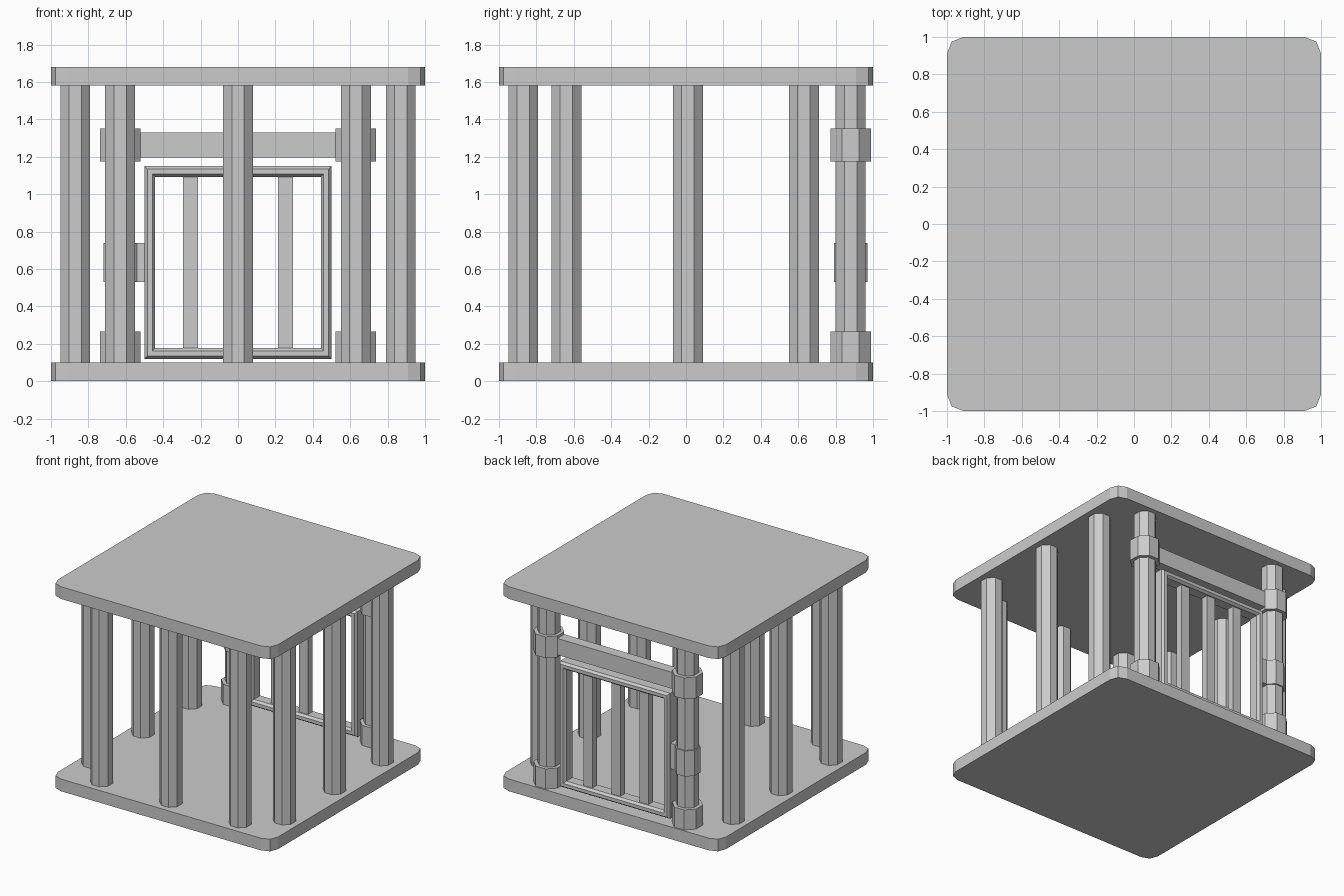
import bpy, bmesh
from math import pi, cos, sin

if "Cube" in bpy.data.objects:
    bpy.data.objects.remove(bpy.data.objects["Cube"])

BACK = 0.88  # y of the gate line


def prism(name, pts, z0, z1):
    """Extrude an xy outline from z0 to z1."""
    bm = bmesh.new()
    lo = [bm.verts.new((x, y, z0)) for x, y in pts]
    hi = [bm.verts.new((x, y, z1)) for x, y in pts]
    n = len(pts)
    bm.faces.new(lo[::-1])
    bm.faces.new(hi)
    for i in range(n):
        j = (i + 1) % n
        bm.faces.new((lo[i], lo[j], hi[j], hi[i]))
    return finish(name, bm)


def finish(name, bm):
    bmesh.ops.recalc_face_normals(bm, faces=bm.faces)
    me = bpy.data.meshes.new(name)
    bm.to_mesh(me)
    bm.free()
    ob = bpy.data.objects.new(name, me)
    bpy.context.collection.objects.link(ob)
    return ob


def octagon(x, y, apothem):
    r = apothem / cos(pi / 8)
    return [(x + r * cos(pi / 8 + i * pi / 4), y + r * sin(pi / 8 + i * pi / 4)) for i in range(8)]


def rect(x0, x1, y0, y1):
    return [(x0, y0), (x1, y0), (x1, y1), (x0, y1)]


# floor and roof slabs with clipped corners
quarter = [(1, 0.91), (0.975, 0.975), (0.91, 1)]
slab = (quarter + [(-x, y) for x, y in quarter[::-1]]
        + [(-x, -y) for x, y in quarter] + [(x, -y) for x, y in quarter[::-1]])
prism("floor_slab", slab, 0, 0.10)
prism("roof_slab", slab, 1.58, 1.68)

# pillars on all four sides
spots = [(x, -0.87) for x in (-0.63, 0, 0.63)]
spots += [(s * 0.87, y) for s in (-1, 1) for y in (-0.64, 0.01, 0.63)]
spots += [(s * 0.63, BACK) for s in (-1, 1)]
for x, y in spots:
    prism("pillar", octagon(x, y, 0.08), 0.09, 1.59)

# collars on the gate posts
for s in (-1, 1):
    prism("lower_collar", octagon(s * 0.63, BACK, 0.108), 0.09, 0.265)
    prism("upper_collar", octagon(s * 0.63, BACK, 0.108), 1.175, 1.35)

# lintel between the upper collars
prism("lintel", rect(-0.56, 0.56, BACK - 0.045, BACK + 0.045), 1.195, 1.33)

# lock band and its tab to the gate
prism("lock_band", octagon(-0.63, BACK, 0.09), 0.53, 0.74)
prism("lock_tab", rect(-0.56, -0.47, BACK - 0.038, BACK + 0.038), 0.53, 0.74)

# gate frame: chamfered profile swept round a mitred rectangle
profile = [(0, -0.04), (0, 0.04), (0.015, 0.06), (0.042, 0.06),
           (0.057, 0.04), (0.057, -0.04), (0.042, -0.06), (0.015, -0.06)]
bm = bmesh.new()
rings = []
for sx, sz in ((-1, -1), (1, -1), (1, 1), (-1, 1)):
    rings.append([bm.verts.new((sx * (0.5 - d), BACK + y, 0.635 + sz * (0.515 - d))) for d, y in profile])
for k in range(4):
    a, b = rings[k], rings[(k + 1) % 4]
    for i in range(8):
        j = (i + 1) % 8
        bm.faces.new((a[i], a[j], b[j], b[i]))
finish("gate_frame", bm)

# gate bars
for x in (-0.255, 0, 0.255):
    prism("gate_bar", rect(x - 0.04, x + 0.04, BACK - 0.03, BACK + 0.03), 0.16, 1.11)
